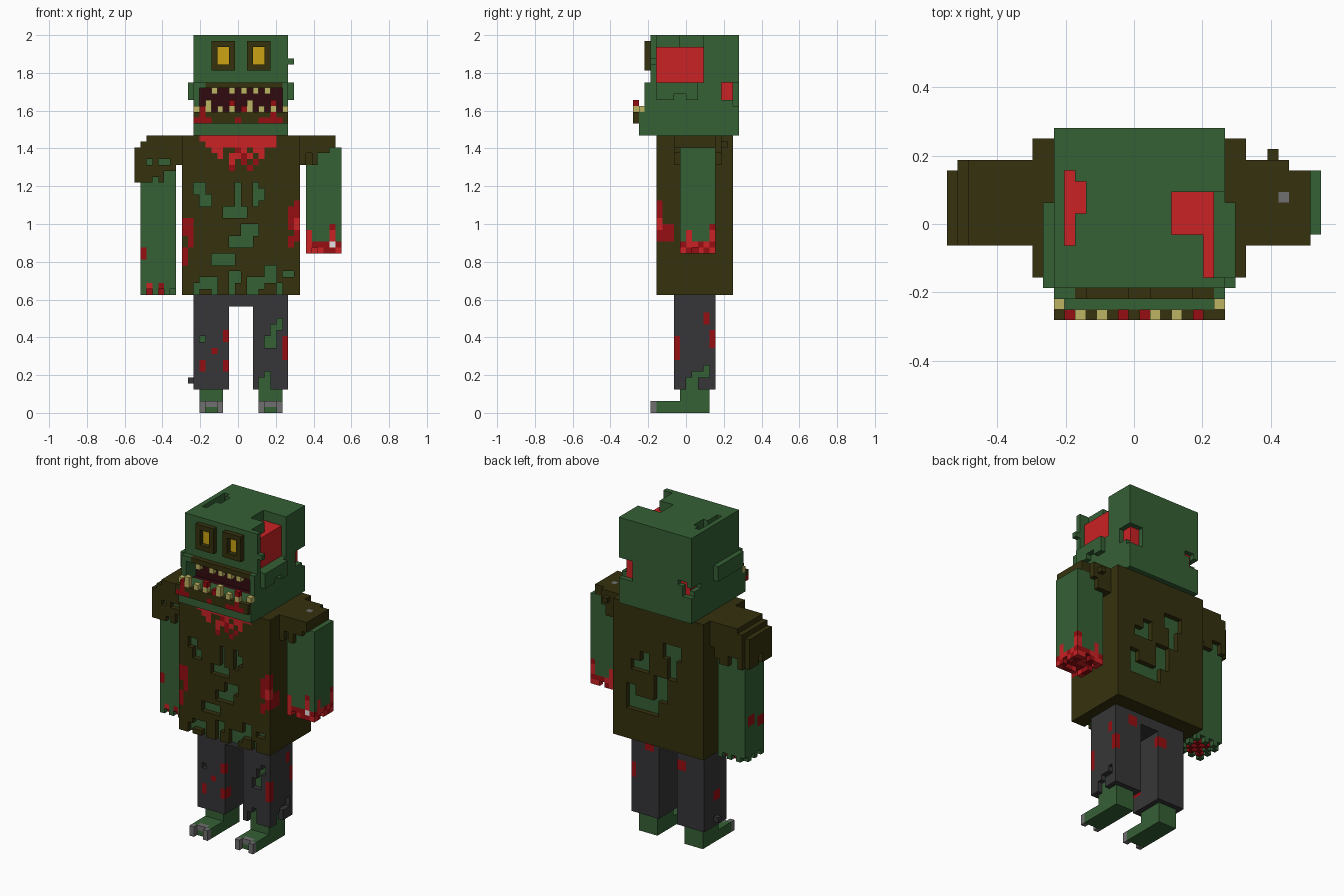
import bpy, bmesh, random

if "Cube" in bpy.data.objects:
    bpy.data.objects.remove(bpy.data.objects["Cube"])

random.seed(4)
V = 2 / 64  # size of one cube cell


def lin(c):
    c /= 255
    return c / 12.92 if c <= 0.04045 else ((c + 0.055) / 1.055) ** 2.4


COLOURS = {
    "skin_green": (53, 96, 53), "shirt_brown": (53, 49, 14), "trouser_charcoal": (54, 54, 56),
    "eye_yellow": (203, 162, 18), "tooth_cream": (190, 180, 98), "bright_red": (202, 34, 36),
    "dark_red": (150, 14, 18), "mouth_maroon": (48, 10, 16), "nail_grey": (112, 112, 112),
    "bone_white": (235, 230, 230)}
NAMES = list(COLOURS)
GREEN, BROWN, CHAR, YELLOW, CREAM, RED, BLOOD, MAROON, GREY, WHITE = range(10)
MATS = []
for n, rgb in COLOURS.items():
    m = bpy.data.materials.new(n)
    m.diffuse_color = (*[lin(c) for c in rgb], 1)
    m.use_nodes = True
    m.node_tree.nodes["Principled BSDF"].inputs["Base Color"].default_value = m.diffuse_color
    MATS.append(m)


def cells(x0, x1, y0, y1, z0, z1):
    return [(x, y, z) for x in range(x0, x1) for y in range(y0, y1) for z in range(z0, z1)]


def fill(part, colour, *box):
    part.update({c: colour for c in cells(*box)})


def cut(part, *box):
    for c in cells(*box):
        part.pop(c, None)


def paint(part, colour, *box):
    for c in cells(*box):
        if c in part:
            part[c] = colour


# Each face: direction and its four corners
FACES = []
for a in range(3):
    for s in (0, 1):
        quad = []
        for u, v in ((0, 0), (1, 0), (1, 1), (0, 1)):
            p = [0, 0, 0]
            p[a], p[(a + 1) % 3], p[(a + 2) % 3] = s, u, v
            quad.append(tuple(p))
        d = [0, 0, 0]
        d[a] = 2 * s - 1
        FACES.append((d, quad if s else quad[::-1]))


def emit(name, part):
    """Skin the cubes of a part with their exposed faces only."""
    bm = bmesh.new()
    verts = {}
    used = sorted(set(part.values()))
    for (x, y, z), colour in part.items():
        for d, quad in FACES:
            if (x + d[0], y + d[1], z + d[2]) in part:
                continue
            vs = []
            for q in quad:
                k = (x + q[0], y + q[1], z + q[2])
                if k not in verts:
                    verts[k] = bm.verts.new(((k[0] + 0.5) * V, k[1] * V, k[2] * V))
                vs.append(verts[k])
            bm.faces.new(vs).material_index = used.index(colour)
    me = bpy.data.meshes.new(name)
    bm.to_mesh(me)
    bm.free()
    for c in used:
        me.materials.append(MATS[c])
    bpy.context.collection.objects.link(bpy.data.objects.new(name, me))


# Torso: shirt shell over a green body, torn open in places
torso = {}
fill(torso, BROWN, -10, 10, -5, 8, 20, 47)
fill(torso, GREEN, -9, 9, -4, 7, 21, 46)
for x0, x1, z0, z1 in ((-8, -6, 37, 39), (-7, -5, 35, 37), (-1, 0, 35, 39), (-3, 1, 33, 35),
                       (2, 3, 35, 39), (3, 4, 36, 38), (-2, 2, 28, 30), (0, 3, 30, 32),
                       (-5, -1, 25, 27), (-7, -4, 21, 23), (-2, 0, 22, 24), (1, 4, 21, 23),
                       (4, 6, 22, 25), (7, 9, 23, 24)):
    cut(torso, x0, x1, -5, -4, z0, z1)
for x in (-8, -5, -2, 1, 2, 6):
    cut(torso, x, x + 1, -5, -4, 20, 22)
    paint(torso, GREEN, x, x + 1, -4, -3, 20, 22)
for x0, x1, z0, z1 in ((-5, -1, 38, 41), (-4, -2, 34, 38), (-2, 1, 29, 34), (0, 7, 26, 29),
                       (2, 6, 34, 36), (2, 4, 36, 38), (5, 7, 29, 31)):
    cut(torso, x0, x1, 7, 8, z0, z1)
# Blood down the collar and on the shirt sides
for x in range(-7, 6):
    for z in range(39, 47):
        edge = abs(x + 0.5) - (z - 39.5)
        if edge <= 0 and (z > 44 or random.random() < 0.72):
            torso[(x, -5, z)] = RED if z > 44 or random.random() < 0.5 else BLOOD
for box in ((8, 10, -5, -4, 31, 35), (9, 10, -5, -2, 29, 32), (8, 9, -5, -4, 28, 30),
            (9, 10, -5, -4, 33, 36), (-10, -8, -5, -4, 30, 33), (-10, -9, -5, -4, 25, 28),
            (-9, -8, -5, -4, 28, 30)):
    paint(torso, BLOOD, *box)
paint(torso, RED, 9, 10, -5, -4, 31, 33)
emit("torso", torso)

# Sleeves
sl = {}
fill(sl, BROWN, -18, -10, -2, 6, 42, 47)
fill(sl, BROWN, -18, -11, -2, 6, 39, 42)
cut(sl, -18, -17, -2, 6, 45, 47)
cut(sl, -18, -17, 5, 6, 39, 47)
cut(sl, -17, -16, -2, 6, 46, 47)
cut(sl, -17, -11, -1, 5, 39, 44)
for box in ((-16, -15, -2, -1, 42, 43), (-14, -12, -2, -1, 42, 43), (-13, -11, -2, -1, 39, 41),
            (-15, -14, -2, -1, 39, 40), (-18, -17, 1, 2, 39, 41), (-16, -14, 5, 6, 39, 41),
            (-12, -11, 5, 6, 39, 40)):
    cut(sl, *box)
emit("left_sleeve", sl)

sr = {}
fill(sr, BROWN, 10, 16, -2, 5, 45, 47)
fill(sr, BROWN, 10, 14, 5, 6, 44, 47)
fill(sr, BROWN, 10, 13, -2, 6, 42, 45)
fill(sr, BROWN, 13, 15, -2, -1, 44, 45)
fill(sr, BROWN, 12, 13, 6, 7, 45, 46)
cut(sr, 11, 12, -2, -1, 42, 44)
paint(sr, GREY, 13, 14, 2, 3, 46, 47)
emit("right_sleeve", sr)

# Left arm with ragged fingers
al = {}
fill(al, GREEN, -17, -11, -1, 5, 20, 44)
for x in range(-17, -11):
    for y in range(-1, 5):
        if (x + y) % 2:
            cut(al, x, x + 1, y, y + 1, 20, 21 + (x * y) % 2)
for box in ((-17, -16, -1, 1, 26, 28), (-16, -15, -1, 1, 20, 22), (-14, -13, -1, 1, 20, 22),
            (-17, -16, 2, 4, 27, 29), (-15, -12, 1, 4, 20, 21)):
    paint(al, BLOOD, *box)
paint(al, RED, -16, -15, -1, 0, 20, 22)
emit("left_arm", al)

# Right arm ending in a bloody hollow stump
ar = {}
fill(ar, GREEN, 11, 17, -1, 5, 27, 45)
paint(ar, BLOOD, 11, 17, -1, 5, 27, 29)
cut(ar, 12, 16, 0, 4, 27, 28)
for x, y, z in [c for c in ar if c[2] < 32]:
    if z >= 29 and (x * 5 + y * 3) % 4 == 0 and z < 30 + (x + y) % 3:
        ar[(x, y, z)] = RED if z < 31 else BLOOD
    elif z < 29 and random.random() < 0.35:
        ar[(x, y, z)] = RED
for x, y in ((12, -1), (16, 1), (14, 4), (11, 2)):
    cut(ar, x, x + 1, y, y + 1, 27, 28)
paint(ar, WHITE, 15, 16, -1, 0, 28, 29)
emit("right_arm", ar)

# Trousers over green legs, with tears, ragged hems and blood
legs = {}
for x0 in (-8, 2):
    fill(legs, CHAR, x0, x0 + 6, -2, 5, 4, 20)
    fill(legs, GREEN, x0 + 1, x0 + 5, -1, 4, 4, 19)
fill(legs, CHAR, -2, 2, -2, 5, 18, 20)
fill(legs, CHAR, -9, -8, 1, 2, 5, 6)
for box in ((-7, -6, -2, -1, 12, 13), (4, 6, -2, -1, 11, 13), (5, 6, -2, -1, 13, 15),
            (3, 5, -2, -1, 4, 6), (4, 5, -2, -1, 6, 7), (6, 7, -2, -1, 14, 16),
            (7, 8, 0, 2, 4, 6), (7, 8, 1, 3, 6, 7), (7, 8, 3, 4, 6, 8)):
    cut(legs, *box)
for box in ((-7, -6, -2, -1, 7, 9), (-5, -4, -2, -1, 10, 11), (-3, -2, -2, -1, 12, 14),
            (-3, -2, -2, 0, 7, 9), (7, 8, -2, -1, 9, 13), (7, 8, 3, 4, 15, 17),
            (7, 8, 4, 5, 11, 14), (3, 5, 4, 5, 17, 19), (-4, -2, 4, 5, 15, 17),
            (-8, -7, 0, 2, 9, 11)):
    paint(legs, BLOOD, *box)
emit("trousers", legs)

# Feet with grey nails on split toes
for name, x0 in (("left_foot", -7), ("right_foot", 3)):
    foot = {}
    fill(foot, GREEN, x0, x0 + 4, -1, 4, 0, 4)
    fill(foot, GREEN, x0, x0 + 4, -5, -1, 0, 2)
    for x in (x0, x0 + 3):
        fill(foot, GREY, x, x + 1, -6, -5, 0, 2)
    fill(foot, GREY, x0 + 1, x0 + 3, -5, -4, 1, 2)
    emit(name, foot)

# Head: green shell over raw red flesh, with wounds
head = {}
fill(head, GREEN, -8, 8, -6, 9, 47, 64)
fill(head, RED, -7, 7, -5, 8, 48, 62)
for box in ((7, 8, -5, 3, 56, 64), (6, 8, -5, -1, 62, 64), (3, 8, -1, 3, 62, 64),
            (-7, -6, -2, 5, 62, 64), (-6, -5, 1, 4, 62, 64), (7, 8, 6, 8, 53, 56),
            (5, 8, 8, 9, 52, 56), (-8, -6, 8, 9, 52, 54), (-7, -5, 8, 9, 54, 55),
            (-8, -7, 6, 8, 53, 54)):
    cut(head, *box)
# Ears and loose lumps
fill(head, GREEN, 8, 9, -5, 2, 53, 56)
fill(head, GREEN, -9, -8, -6, 2, 53, 56)
fill(head, GREEN, 8, 9, -6, -5, 59, 60)
cut(head, 8, 9, -2, 0, 53, 54)
# Jaw, cheeks and lips
fill(head, GREEN, -8, 8, -8, -6, 47, 51)
fill(head, GREEN, -8, 8, -7, -6, 51, 56)
fill(head, BROWN, -8, 8, -9, -8, 49, 51)
paint(head, BROWN, -6, 7, -7, -6, 55, 56)
for x0, x1, z0, z1 in ((-8, -5, 49, 50), (-7, -6, 50, 51), (3, 7, 49, 50), (5, 6, 50, 51),
                       (-1, 0, 49, 50)):
    paint(head, BLOOD, x0, x1, -9, -8, z0, z1)
fill(head, MAROON, -7, 7, -5, -2, 50, 56)
cut(head, -7, 7, -7, -4, 51, 55)
emit("head", head)

# Teeth
teeth = {}
for x in (-5, -2, 0, 2, 4):
    fill(teeth, CREAM, x, x + 1, -7, -6, 54, 55)
for x, colour, h in ((-7, BLOOD, 1), (-6, CREAM, 2), (-4, CREAM, 1), (-2, BLOOD, 2), (0, BLOOD, 1),
                     (1, CREAM, 2), (3, CREAM, 1), (5, BLOOD, 2)):
    fill(teeth, CREAM, x, x + 1, -9, -8, 51, 51 + h)
    teeth[(x, -9, 50 + h)] = colour
for x in (-8, 7):
    fill(teeth, CREAM, x, x + 1, -8, -7, 51, 52)
emit("teeth", teeth)

# Eyes: raised brown frames around yellow
for name, x0 in (("left_eye", -5), ("right_eye", 1)):
    eye = {}
    fill(eye, BROWN, x0, x0 + 4, -7, -6, 58, 63)
    cut(eye, x0 + 1, x0 + 3, -7, -6, 59, 62)
    fill(eye, YELLOW, x0 + 1, x0 + 3, -6, -5, 59, 62)
    emit(name, eye)
    # Clear the head cells replaced by the yellow
    me = bpy.data.objects["head"].data
    bm = bmesh.new()
    bm.from_mesh(me)
    gone = [f for f in bm.faces if f.normal.y < -0.9
            and x0 + 1 < f.calc_center_median().x / V - 0.5 < x0 + 3
            and 59 < f.calc_center_median().z / V < 62]
    bmesh.ops.delete(bm, geom=gone, context="FACES")
    bm.to_mesh(me)
    bm.free()
